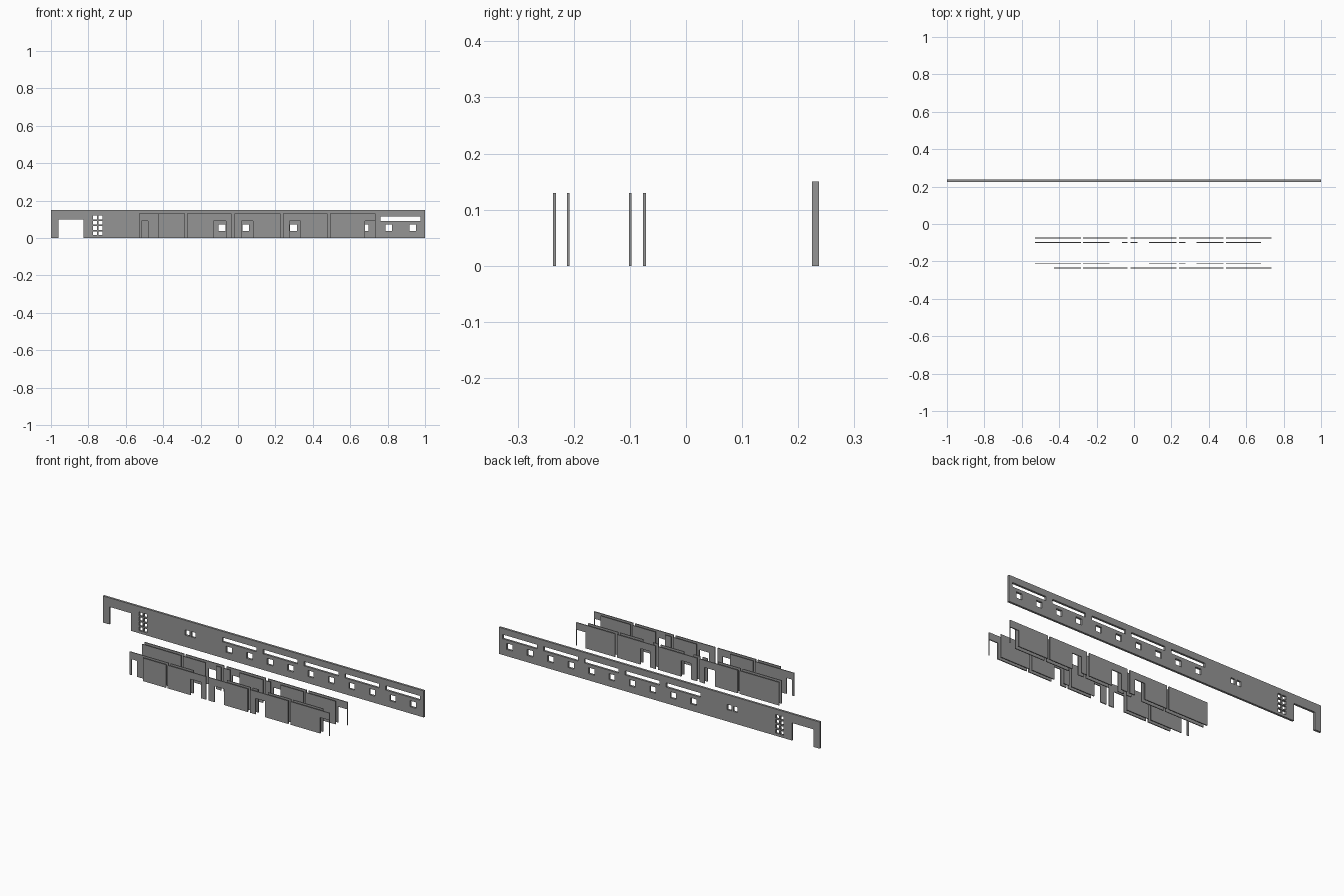
import bpy, bmesh

if "Cube" in bpy.data.objects:
    bpy.data.objects.remove(bpy.data.objects["Cube"])

dark = bpy.data.materials.new("dark_grey")
dark.diffuse_color = (0.3, 0.3, 0.3, 1)
dark.use_nodes = True
dark.node_tree.nodes["Principled BSDF"].inputs["Base Color"].default_value = dark.diffuse_color


def plate(name, x0, x1, z0, z1, y0, y1, holes=()):
    """Upright plate spanning y0..y1 with rectangular holes (xa, xb, za, zb)."""
    xs = sorted({x0, x1, *[v for h in holes for v in h[:2]]})
    zs = sorted({z0, z1, *[v for h in holes for v in h[2:]]})
    bm = bmesh.new()
    grid = {(i, j): bm.verts.new((x, y0, z))
            for i, x in enumerate(xs) for j, z in enumerate(zs)}
    for i in range(len(xs) - 1):
        for j in range(len(zs) - 1):
            cx, cz = (xs[i] + xs[i + 1]) / 2, (zs[j] + zs[j + 1]) / 2
            if any(a < cx < b and c < cz < d for a, b, c, d in holes):
                continue
            bm.faces.new([grid[i, j], grid[i + 1, j], grid[i + 1, j + 1], grid[i, j + 1]])
    # thicken along y
    ext = bmesh.ops.extrude_face_region(bm, geom=bm.faces[:], use_keep_orig=True)
    moved = [g for g in ext["geom"] if isinstance(g, bmesh.types.BMVert)]
    bmesh.ops.translate(bm, verts=moved, vec=(0, y1 - y0, 0))
    loose = [v for v in bm.verts if not v.link_faces]
    bmesh.ops.delete(bm, geom=loose, context='VERTS')
    bmesh.ops.recalc_face_normals(bm, faces=bm.faces[:])
    mesh = bpy.data.meshes.new(name)
    bm.to_mesh(mesh)
    bm.free()
    mesh.materials.append(dark)
    obj = bpy.data.objects.new(name, mesh)
    bpy.context.collection.objects.link(obj)
    return obj


def window(cx, cz, w, h):
    return (round(cx - w / 2, 4), round(cx + w / 2, 4), cz - h / 2, cz + h / 2)


# Long facade wall: gateway, stair lights, paired windows, window row, clerestory slots
holes = [(-0.96, -0.826, 0, 0.099)]
holes += [window(cx, 0.025 + 0.028 * r, 0.022, 0.021)
          for cx in (-0.764, -0.736) for r in range(4)]
holes += [window(cx, 0.081, 0.026, 0.03) for cx in (-0.474, -0.436)]
holes += [window(0.934 - 0.1275 * i, 0.055, 0.036, 0.034) for i in range(10)]
holes += [window(0.87 - 0.2545 * i, 0.103, 0.214, 0.024) for i in range(5)]
plate("facade_wall", -1, 1, 0, 0.13, 0.225, 0.237, holes)
plate("facade_parapet", -1, 1, 0.13, 0.15, 0.2245, 0.237)

# Outer corridor panels with doorways, one bay each
H, DOOR = 0.13, 0.09
bays = [(-0.53, -0.284, None), (-0.272, -0.034, (-0.13, -0.065)),
        (-0.018, 0.226, (0.02, 0.08)), (0.24, 0.479, (0.275, 0.335)),
        (0.492, 0.735, (0.678, 0.732))]
for row, y0, first in (("front", -0.237, -0.427), ("rear", -0.077, -0.53)):
    for n, (a, b, door) in enumerate(bays):
        cut = [(door[0], door[1], 0, DOOR)] if door else []
        plate(f"{row}_outer_panel_{n}", first if n == 0 else a, b,
              0, H, y0, y0 + 0.0055, cut)

# Inner lining panels, interrupted at the doorways
lining = [(-0.272, -0.13), (0.08, 0.226), (0.24, 0.275), (0.335, 0.479), (0.492, 0.678)]
stubs = [(-0.065, -0.034), (-0.018, 0.02)]
for row, y0, spans in (("front", -0.2125, lining), ("rear", -0.102, lining + stubs)):
    for n, (a, b) in enumerate(spans):
        plate(f"{row}_lining_panel_{n}", a, b, 0, H, y0, y0 + 0.0045)
plate("front_lining_end", -0.528, -0.284, 0, H, -0.2125, -0.208, [(-0.515, -0.48, 0, DOOR)])
plate("rear_lining_end", -0.528, -0.284, 0, H, -0.102, -0.0975)
